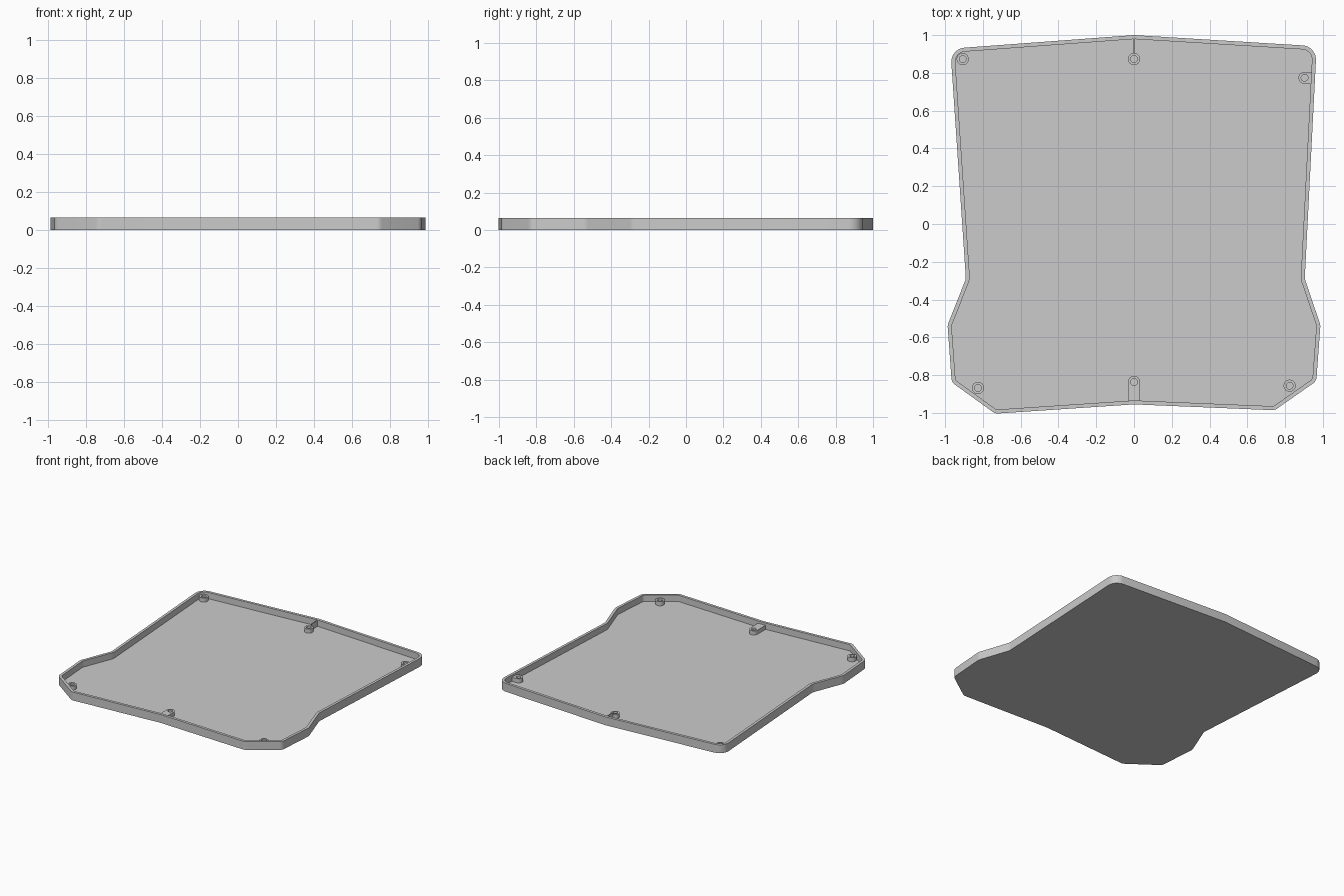
import bpy, bmesh, math
from mathutils import Vector

if "Cube" in bpy.data.objects:
    bpy.data.objects.remove(bpy.data.objects["Cube"])

HEIGHT, FLOOR, WALL, BOSS_TOP = 0.065, 0.016, 0.021, 0.048

grey = bpy.data.materials.new("plain grey")
grey.diffuse_color = (0.6, 0.6, 0.6, 1)
grey.use_nodes = True
grey.node_tree.nodes["Principled BSDF"].inputs["Base Color"].default_value = grey.diffuse_color

# Tray corners, counter-clockwise: x, y, fillet radius
CORNERS = [(0, -0.955, 0), (0.745, -0.986, 0.045), (0.965, -0.832, 0.045), (0.987, -0.535, 0.06),
           (0.904, -0.29, 0.06), (0.967, 0.941, 0.075), (0, 1.0, 0), (-0.972, 0.928, 0.075),
           (-0.89, -0.29, 0.06), (-0.987, -0.535, 0.06), (-0.965, -0.838, 0.045),
           (-0.735, -1.004, 0.045)]


def outline(inset, steps=8):
    """Rounded tray outline, moved inwards by inset; point count never changes."""
    pts, n = [], len(CORNERS)
    for i, (x, y, r) in enumerate(CORNERS):
        p = Vector((x, y))
        a = (p - Vector(CORNERS[i - 1][:2])).normalized()
        b = (Vector(CORNERS[(i + 1) % n][:2]) - p).normalized()
        na, nb = Vector((-a.y, a.x)), Vector((-b.y, b.x))
        miter = (na + nb) / (1 + na.dot(nb))
        if r == 0:
            pts.append(p + miter * inset)
            continue
        turn = math.atan2(a.cross(b), a.dot(b))
        side = 1 if turn > 0 else -1
        centre = p + miter * r * side
        radius = r - inset * side
        start = math.atan2(-na.y * side, -na.x * side)
        for k in range(steps + 1):
            t = start + turn * k / steps
            pts.append(centre + Vector((math.cos(t), math.sin(t))) * radius)
    return pts


def finish(bm, name):
    bmesh.ops.recalc_face_normals(bm, faces=bm.faces)
    mesh = bpy.data.meshes.new(name)
    bm.to_mesh(mesh)
    bm.free()
    mesh.materials.append(grey)
    ob = bpy.data.objects.new(name, mesh)
    bpy.context.collection.objects.link(ob)
    bpy.ops.object.select_all(action='DESELECT')
    ob.select_set(True)
    bpy.context.view_layer.objects.active = ob
    bpy.ops.object.shade_smooth_by_angle(angle=math.radians(30))
    return ob


def stack(loops, name, closed=False):
    """Skin equal-length loops of (points, z); cap both ends, or close into a ring."""
    bm = bmesh.new()
    rings = [[bm.verts.new((p[0], p[1], z)) for p in pts] for pts, z in loops]
    pairs = list(zip(rings, rings[1:])) + ([(rings[-1], rings[0])] if closed else [])
    for lo, hi in pairs:
        for i in range(len(lo)):
            j = (i + 1) % len(lo)
            bm.faces.new((lo[i], lo[j], hi[j], hi[i]))
    if not closed:
        bm.faces.new(rings[0])
        bm.faces.new(rings[-1])
    return finish(bm, name)


def boss(name, x, y, arm=0, angle=0, r=0.032, hole=0.018, n=32):
    """Screw boss with a hole; arm stretches one side into a block reaching the wall."""
    inner, outer = [], []
    for k in range(n):
        t = 2 * math.pi * (k + 0.5) / n
        c, s = math.cos(t), math.sin(t)
        inner.append((hole * c, hole * s))
        if arm and c > 0:
            # project the arm half onto a rectangle of length arm
            m = min(arm / c, r / abs(s))
            outer.append((m * c, m * s))
        else:
            outer.append((r * c, r * s))
    if arm:
        # snap the nearest points onto the two far corners
        for sy in (1, -1):
            i = min(range(n), key=lambda q: (outer[q][0] - arm) ** 2 + (outer[q][1] - sy * r) ** 2)
            outer[i] = (arm, sy * r)
    ca, sa = math.cos(angle), math.sin(angle)
    place = lambda pts: [(x + u * ca - v * sa, y + u * sa + v * ca) for u, v in pts]
    inner, outer = place(inner), place(outer)
    base = FLOOR - 0.004
    stack([(outer, base), (outer, BOSS_TOP), (inner, BOSS_TOP), (inner, base)], name, closed=True)


# Tray: floor and raised rim as one shell
outer, inner = outline(0), outline(WALL)
stack([(outer, 0), (outer, HEIGHT), (inner, HEIGHT), (inner, FLOOR)], "tray")

# Screw bosses
boss("back_left_boss", -0.907, 0.873)
boss("back_centre_boss", 0, 0.873)
boss("back_right_boss", 0.903, 0.774, arm=0.045)
boss("front_left_boss", -0.826, -0.868)
boss("front_right_boss", 0.824, -0.856)
boss("front_centre_boss", 0, -0.836, arm=0.105, angle=-math.pi / 2)

# Thin rib tying the back centre boss to the wall
w = 0.003
rib = [(-w, 0.902), (w, 0.902), (w, 0.985), (-w, 0.985)]
stack([(rib, FLOOR - 0.004), (rib, HEIGHT - 0.003)], "back_rib")
